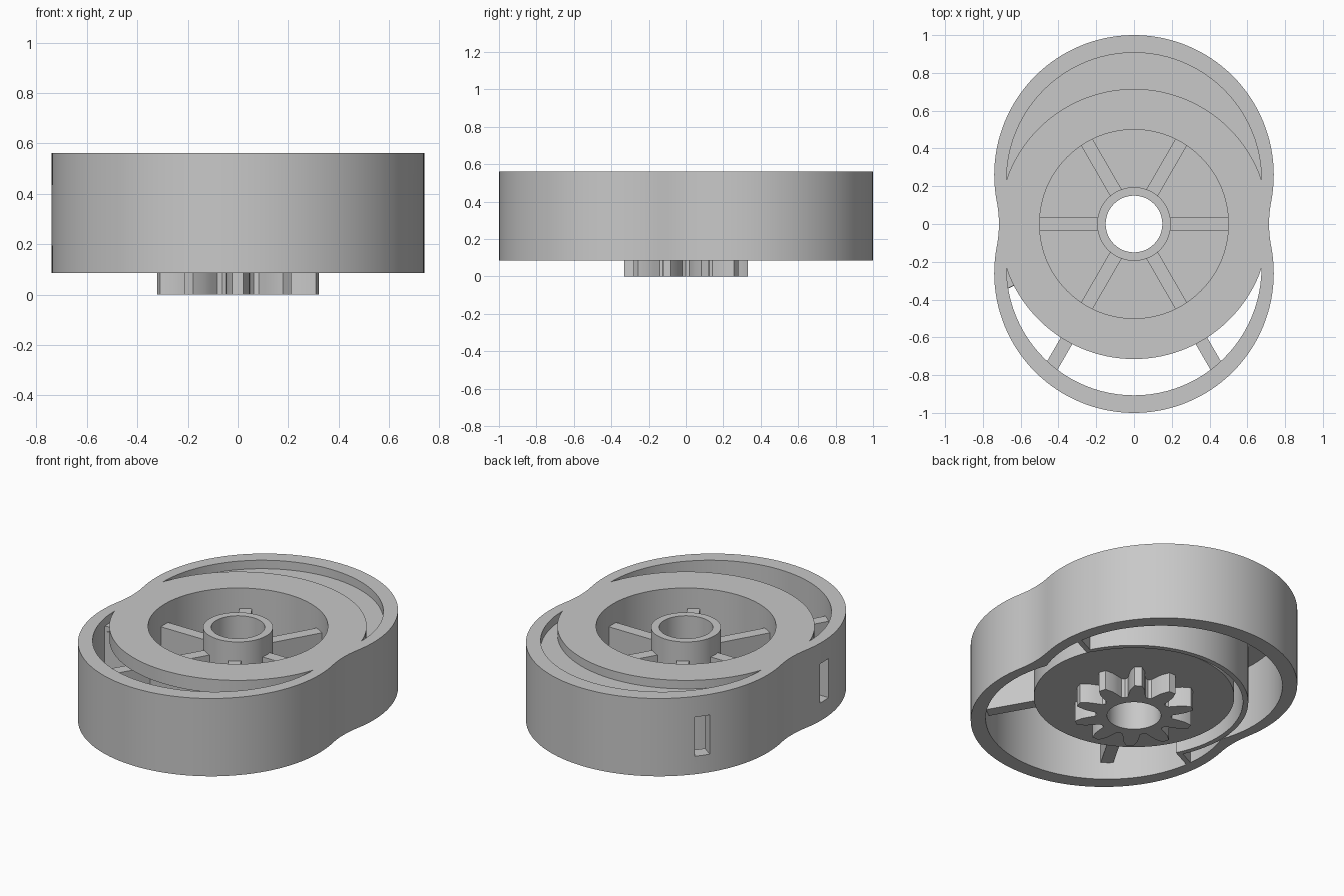
import bpy
import bmesh
from math import sin, cos, radians, pi
from mathutils import Matrix

cube = bpy.data.objects.get("Cube")
if cube:
    bpy.data.objects.remove(cube)

SHADE = (0.58, 0.58, 0.58, 1)
gray = bpy.data.materials.new("plain gray")
gray.use_nodes = True
gray.diffuse_color = SHADE
gray.node_tree.nodes["Principled BSDF"].inputs["Base Color"].default_value = SHADE

BOTTOM, BASE, BASE_TOP = 0.085, 0.12, 0.16
CEILING, FLOOR, TOP = 0.48, 0.51, 0.562


def add_mesh(name, mesh):
    ob = bpy.data.objects.new(name, mesh)
    bpy.context.collection.objects.link(ob)
    mesh.materials.clear()
    mesh.materials.append(gray)
    return ob


def arc(r, a0, a1, cx=0, cy=0, n=48):
    """Points along an arc, angles in degrees."""
    angles = [radians(a0 + (a1 - a0) * i / n) for i in range(n + 1)]
    return [(cx + r * cos(a), cy + r * sin(a)) for a in angles]


def circle(r):
    return arc(r, 0, 360, n=96)[:-1]


def prism(name, loops, z0, z1):
    """Extrude an outline with holes between two heights."""
    curve = bpy.data.curves.new(name, 'CURVE')
    curve.dimensions = '2D'
    curve.fill_mode = 'BOTH'
    curve.extrude = (z1 - z0) / 2
    for loop in loops:
        spline = curve.splines.new('POLY')
        spline.points.add(len(loop) - 1)
        for point, (x, y) in zip(spline.points, loop):
            point.co = (x, y, 0, 1)
        spline.use_cyclic_u = True
    temp = bpy.data.objects.new(name + "_curve", curve)
    bpy.context.collection.objects.link(temp)
    bpy.context.view_layer.update()
    mesh = bpy.data.meshes.new_from_object(
        temp.evaluated_get(bpy.context.evaluated_depsgraph_get()))
    bpy.data.objects.remove(temp)
    bm = bmesh.new()
    bm.from_mesh(mesh)
    bmesh.ops.remove_doubles(bm, verts=bm.verts, dist=0.0001)
    bmesh.ops.recalc_face_normals(bm, faces=bm.faces)
    bmesh.ops.translate(bm, verts=bm.verts, vec=(0, 0, (z0 + z1) / 2))
    bm.to_mesh(mesh)
    bm.free()
    return add_mesh(name, mesh)


def box(name, size, centre, angle):
    """Box placed at centre and turned about the vertical axis."""
    mesh = bpy.data.meshes.new(name)
    bm = bmesh.new()
    bmesh.ops.create_cube(bm, size=1)
    place = Matrix.Translation(centre) @ Matrix.Rotation(radians(angle), 4, 'Z')
    bm.transform(place @ Matrix.Diagonal((*size, 1)))
    bm.to_mesh(mesh)
    bm.free()
    return add_mesh(name, mesh)


def radial_bar(name, angle, r0, r1, width, z0, z1):
    """Bar lying along a radius of the drum."""
    a, mid = radians(angle), (r0 + r1) / 2
    box(name, (r1 - r0, width, z1 - z0), (mid * cos(a), mid * sin(a), (z0 + z1) / 2), angle)


def flip(loop):
    return [(x, -y) for x, y in loop]


# Shared outlines: waisted body, figure-eight cavity and crescents
outline = (arc(0.74, -11, 191, cy=0.26, n=72) + arc(0.62, 11, -11, cx=-1.335, n=10)[1:-1]
           + arc(0.74, 169, 371, cy=-0.26, n=72) + arc(0.62, 191, 169, cx=1.335, n=10)[1:-1])
lobe = arc(0.675, 0, 180, cy=0.232)
half = (arc(0.675, -20.1, 0, cy=0.232, n=6)[:-1] + lobe
        + arc(0.675, 180, 200.1, cy=0.232, n=6)[1:-1])
cavity = half + [(-x, -y) for x, y in half]
crescent = lobe + arc(0.715, 160.7, 19.3)[1:-1]

# Shell: outer wall with two window slots, and the top plate
wall = prism("outer_wall", [outline, cavity], BOTTOM, CEILING)
for angle, lobe_y in ((144, 0.26), (182, -0.26)):
    a = radians(angle)
    cutter = box("slot_cutter", (0.2, 0.086, 0.24),
                 (0.72 * cos(a), lobe_y + 0.72 * sin(a), 0.315), angle)
    cutter.hide_render = True
    mod = wall.modifiers.new("slot", 'BOOLEAN')
    mod.operation = 'DIFFERENCE'
    mod.solver = 'EXACT'
    mod.object = cutter
    bpy.context.view_layer.objects.active = wall
    bpy.ops.object.modifier_apply(modifier=mod.name)
    bpy.data.objects.remove(cutter)
prism("top_plate", [outline, crescent, flip(crescent), circle(0.5)], CEILING, TOP)

# Recessed floor of the rear crescent and its short end tab
prism("rear_crescent_floor", [crescent], CEILING, FLOOR)
prism("crescent_end_tab", [arc(0.76, 196, 207, n=8) + arc(0.6, 207, 196, n=8)],
      CEILING - 0.02, FLOOR)

# Central drum, base disc and hub
prism("drum_wall", [circle(0.557), circle(0.5)], BASE_TOP, CEILING)
prism("base_disc", [circle(0.557), circle(0.15)], BASE, BASE_TOP)
prism("hub", [circle(0.195), circle(0.15)], BASE_TOP, 0.555)

# Rear chamber: curved inner wall closed by a radial wall at each end
prism("chamber_wall", [arc(0.635, 27, 207) + arc(0.605, 207, 27)], BOTTOM, CEILING)
radial_bar("chamber_end_left", 26, 0.61, 0.75, 0.03, BOTTOM, CEILING)
radial_bar("chamber_end_right", 206, 0.61, 0.75, 0.03, BOTTOM, CEILING)

# Six spokes from the hub; those outside the chamber reach the outer wall
for angle, end in ((0, 0.66), (60, 0.53), (120, 0.53), (180, 0.53), (240, 0.89), (300, 0.89)):
    radial_bar("spoke", angle, 0.175, end, 0.07, 0.19, 0.437)

# Drive gear with ten rounded teeth below the base
TEETH = 10
tooth = [(-0.5, 0.205), (-0.36, 0.215), (-0.29, 0.25), (-0.22, 0.29), (-0.1, 0.333),
         (0.1, 0.333), (0.22, 0.29), (0.29, 0.25), (0.36, 0.215)]
gear = []
for i in range(TEETH):
    for step, r in tooth:
        a = pi / 2 + (i + step) * 2 * pi / TEETH
        gear.append((r * cos(a), r * sin(a)))
prism("drive_gear", [gear, circle(0.15)], 0, BASE)

# Smooth round walls, keep sharp rims
bpy.ops.object.select_all(action='DESELECT')
for ob in bpy.context.collection.objects:
    if ob.type == 'MESH':
        ob.select_set(True)
        bpy.context.view_layer.objects.active = ob
bpy.ops.object.shade_smooth_by_angle(angle=radians(25))
